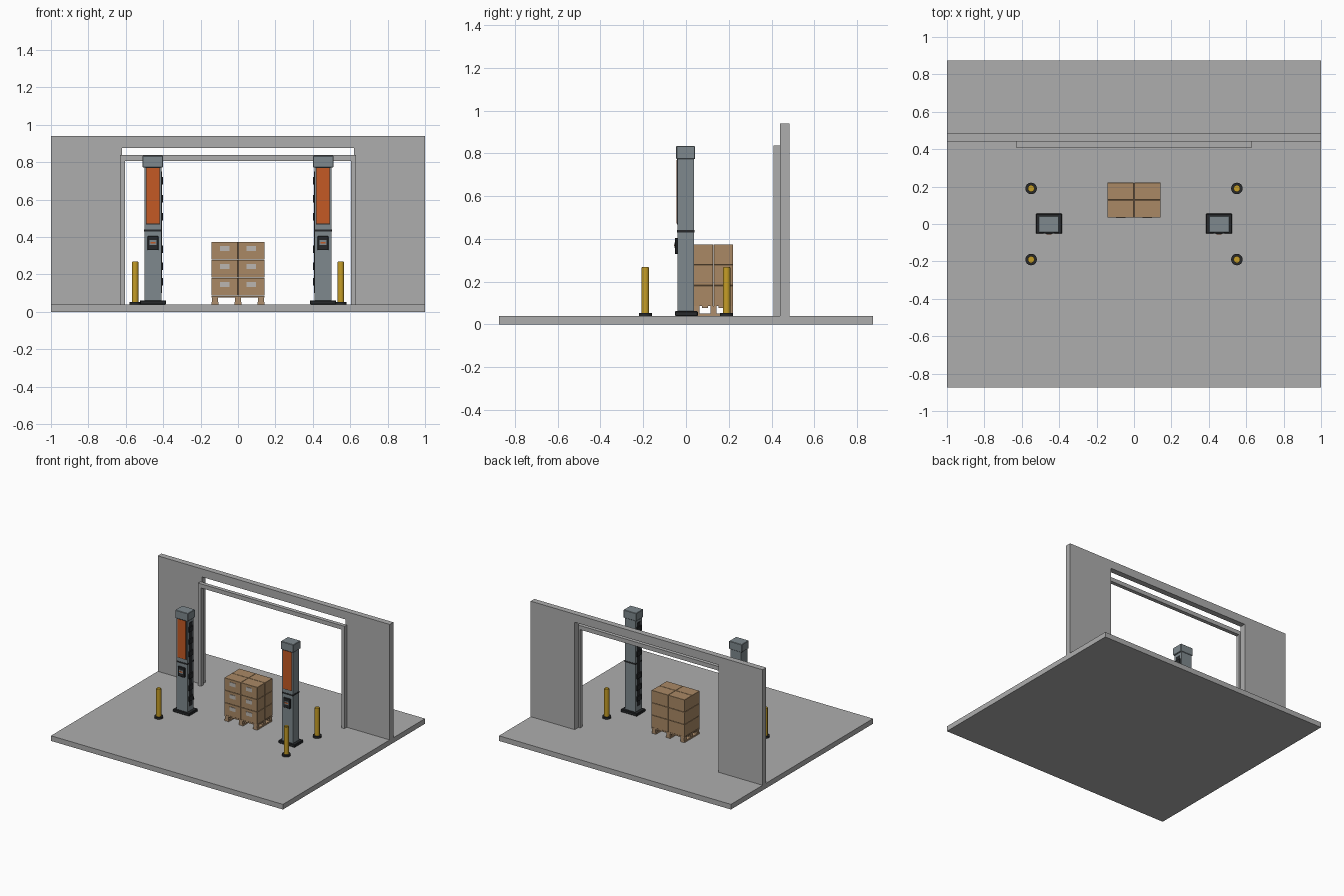
import bpy, bmesh, math
from mathutils import Matrix, Vector

if "Cube" in bpy.data.objects:
    bpy.data.objects.remove(bpy.data.objects["Cube"])


def material(name, rgb):
    m = bpy.data.materials.new(name)
    m.diffuse_color = (*rgb, 1)
    m.use_nodes = True
    m.node_tree.nodes["Principled BSDF"].inputs["Base Color"].default_value = m.diffuse_color
    return m


GREY = material("concrete grey", (0.42, 0.42, 0.42))
STEEL = material("blue grey steel", (0.21, 0.25, 0.27))
BLACK = material("black", (0.02, 0.022, 0.024))
ORANGE = material("orange", (0.55, 0.10, 0.018))
YELLOW = material("safety yellow", (0.56, 0.34, 0.02))
CARD = material("cardboard", (0.40, 0.25, 0.13))
WOOD = material("pallet wood", (0.42, 0.27, 0.15))
LABEL = material("label grey", (0.50, 0.47, 0.44))


def finish(name, bm, mat):
    me = bpy.data.meshes.new(name)
    bm.to_mesh(me)
    bm.free()
    me.materials.append(mat)
    ob = bpy.data.objects.new(name, me)
    bpy.context.collection.objects.link(ob)
    return ob


def boxes(name, mat, spans, bevel=0.0):
    """One object from boxes, each given as (x0, x1, y0, y1, z0, z1)."""
    bm = bmesh.new()
    for x0, x1, y0, y1, z0, z1 in spans:
        mid = Vector((x0 + x1, y0 + y1, z0 + z1)) / 2
        size = Matrix.Diagonal((abs(x1 - x0), y1 - y0, z1 - z0, 1))
        bmesh.ops.create_cube(bm, size=1, matrix=Matrix.Translation(mid) @ size)
    if bevel:
        bmesh.ops.bevel(bm, geom=bm.edges[:], offset=bevel, segments=1, affect='EDGES')
    return finish(name, bm, mat)


def cylinder(name, mat, x, y, z0, z1, r, bevel=0.0):
    bm = bmesh.new()
    bmesh.ops.create_cone(bm, cap_ends=True, segments=20, radius1=r, radius2=r,
                          depth=z1 - z0, matrix=Matrix.Translation((x, y, (z0 + z1) / 2)))
    if bevel:
        rim = [e for e in bm.edges if all(v.co.z > z1 - 1e-4 for v in e.verts)]
        bmesh.ops.bevel(bm, geom=rim, offset=bevel, segments=2, affect='EDGES')
    ob = finish(name, bm, mat)
    bpy.context.view_layer.objects.active = ob
    ob.select_set(True)
    bpy.ops.object.shade_smooth_by_angle(angle=math.radians(35))
    ob.select_set(False)


FLOOR = 0.04

# Floor slab
boxes("floor", GREY, [(-1, 1, -0.875, 0.875, 0, FLOOR)])

# Wall with a wide doorway, built as one continuous outline
outline = [(-1, FLOOR), (-0.62, FLOOR), (-0.62, 0.877), (0.62, 0.877),
           (0.62, FLOOR), (1, FLOOR), (1, 0.94), (-1, 0.94)]
bm = bmesh.new()
face = bm.faces.new([bm.verts.new((x, 0.44, z)) for x, z in outline])
ext = bmesh.ops.extrude_face_region(bm, geom=[face])
bmesh.ops.translate(bm, vec=(0, 0.045, 0),
                    verts=[g for g in ext["geom"] if isinstance(g, bmesh.types.BMVert)])
bmesh.ops.recalc_face_normals(bm, faces=bm.faces[:])
finish("wall", bm, GREY)

# Door frame in front of the doorway
boxes("door_posts", GREY, [(s * 0.605, s * 0.63, 0.41, 0.44, FLOOR, 0.806) for s in (-1, 1)])
boxes("door_header", GREY, [(-0.63, 0.63, 0.41, 0.44, 0.806, 0.838)])

# Two scanner columns, mirrored about x = 0
for s, side in ((-1, "left"), (1, "right")):
    c = s * 0.455

    def block(part, mat, hw, y0, y1, z0, z1, bevel=0.0):
        boxes(f"{side}_{part}", mat, [(c - hw, c + hw, y0, y1, z0, z1)], bevel)

    block("column_base", BLACK, 0.07, -0.052, 0.055, FLOOR, 0.062, 0.003)
    block("column", STEEL, 0.046, -0.04, 0.038, 0.06, 0.78)
    block("column_cap", STEEL, 0.055, -0.046, 0.042, 0.773, 0.835, 0.003)
    block("column_band", BLACK, 0.048, -0.042, 0.040, 0.430, 0.441)
    block("panel_frame", BLACK, 0.038, -0.042, -0.039, 0.468, 0.773)
    block("panel", ORANGE, 0.035, -0.044, -0.041, 0.472, 0.770)
    # Control box with a small screen and lit strip
    block("control_box", BLACK, 0.029, -0.052, -0.039, 0.33, 0.405, 0.002)
    block("control_screen", STEEL, 0.018, -0.054, -0.051, 0.357, 0.384)
    block("control_light", ORANGE, 0.014, -0.0555, -0.053, 0.366, 0.374)
    # Sensor strip and sensor heads on the face towards the pallet
    inner = c - s * 0.046
    boxes(f"{side}_sensor_strip", BLACK,
          [(inner - s * 0.003, inner, -0.022, 0.022, 0.10, 0.75)])
    boxes(f"{side}_sensors", BLACK,
          [(inner - s * 0.009, inner, -0.028, 0.028, z - 0.02, z + 0.02)
           for z in (0.16, 0.245, 0.335, 0.51, 0.605, 0.70)], 0.002)

# Bollards around the columns
for x in (-0.55, 0.55):
    for y in (-0.19, 0.19):
        tag = ("left" if x < 0 else "right") + ("_front" if y < 0 else "_back")
        cylinder(f"{tag}_bollard_foot", BLACK, x, y, FLOOR, 0.054, 0.031)
        cylinder(f"{tag}_bollard", YELLOW, x, y, 0.05, 0.27, 0.018, 0.003)

# Pallet: bottom boards, spacer blocks, cross boards and deck
CY = 0.128
xs = (-0.123, 0.0, 0.123)
boxes("pallet_bottom_boards", WOOD,
      [(x - 0.018, x + 0.018, CY - 0.092, CY + 0.092, FLOOR, 0.052) for x in xs])
boxes("pallet_blocks", WOOD,
      [(x - 0.015, x + 0.015, y - 0.014, y + 0.014, 0.052, 0.076)
       for x in xs for y in (CY - 0.078, CY, CY + 0.078)])
boxes("pallet_deck", WOOD,
      [(-0.143, 0.143, CY - 0.092 + i * 0.039, CY - 0.064 + i * 0.039, 0.076, 0.086)
       for i in range(5)])

# Cartons stacked two by two in three layers, with labels on the front
W, D, H = 0.143, 0.094, 0.0963
cartons, labels = [], []
for k in range(3):
    z = 0.086 + k * H
    for i in (-1, 0):
        for j in (-1, 0):
            x, y = i * W, CY + j * D
            cartons.append((x + 0.001, x + W - 0.001, y + 0.001, y + D - 0.001,
                            z + 0.0005, z + H - 0.0005))
        mid = (i + 0.5) * W
        labels.append((mid - 0.026, mid + 0.026, CY - D - 0.002, CY - D + 0.002,
                       z + 0.046, z + 0.075))
boxes("cartons", CARD, cartons, 0.001)
boxes("carton_labels", LABEL, labels)
